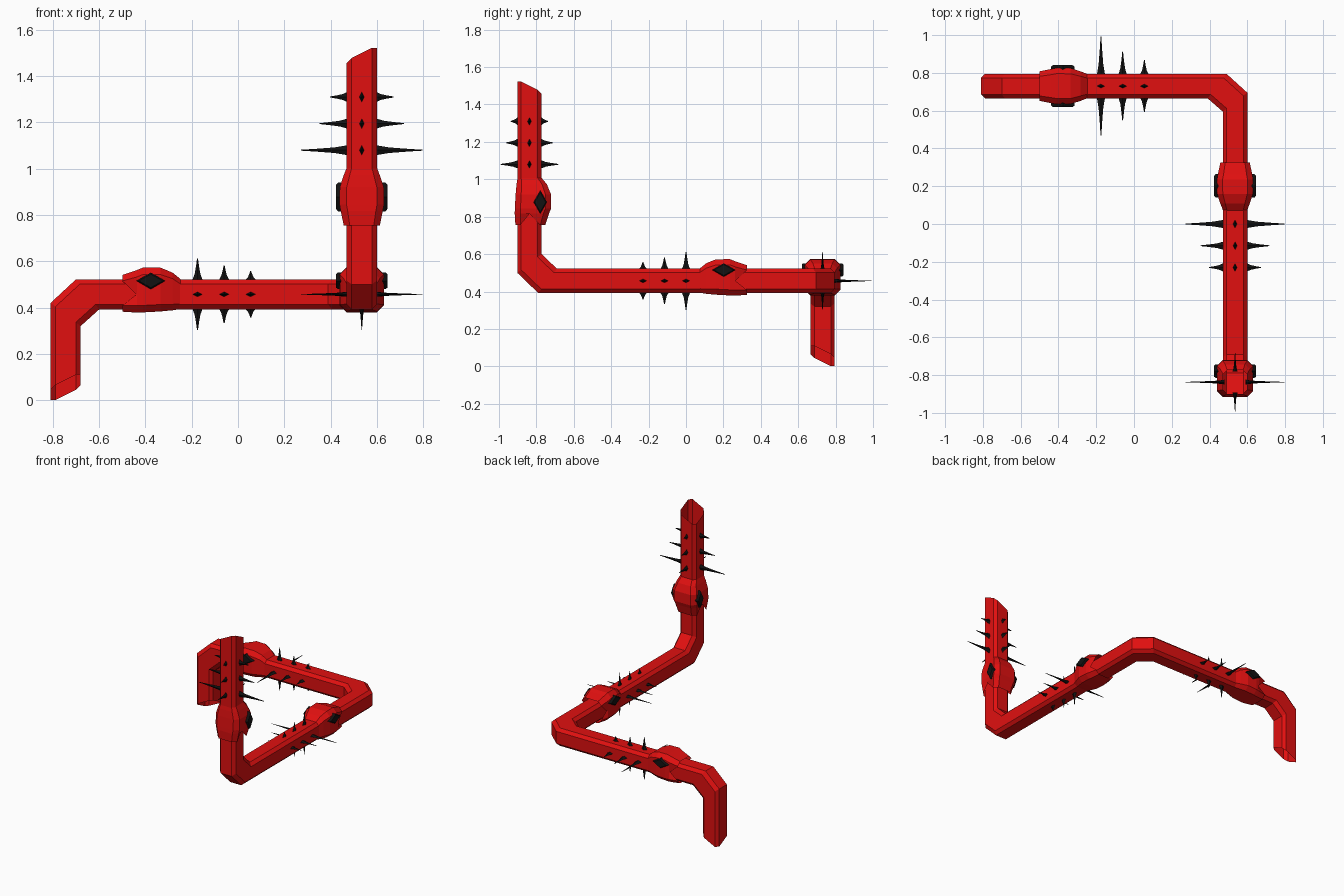
import bpy, bmesh
from mathutils import Vector as V

if "Cube" in bpy.data.objects:
    bpy.data.objects.remove(bpy.data.objects["Cube"])


def material(name, rgb):
    m = bpy.data.materials.new(name)
    m.diffuse_color = (*rgb, 1)
    m.use_nodes = True
    m.node_tree.nodes["Principled BSDF"].inputs["Base Color"].default_value = m.diffuse_color
    return m


RED = material("red", (0.75, 0.005, 0.005))
BLACK = material("black", (0.006, 0.006, 0.006))


def loft(bm, rings, cap=False):
    """Bridge equal-sized rings of points with quads."""
    vs = [[bm.verts.new(p) for p in r] for r in rings]
    n = len(vs[0])
    for a, b in zip(vs, vs[1:]):
        for i in range(n):
            j = (i + 1) % n
            bm.faces.new((a[i], a[j], b[j], b[i]))
    if cap:
        bm.faces.new(vs[0][::-1])
        bm.faces.new(vs[-1])


def finish(bm, name, mat):
    bmesh.ops.recalc_face_normals(bm, faces=bm.faces)
    me = bpy.data.meshes.new(name)
    bm.to_mesh(me)
    bm.free()
    me.materials.append(mat)
    ob = bpy.data.objects.new(name, me)
    bpy.context.collection.objects.link(ob)


# Bent stem: chamfered square section, mitred corners, open slanted ends
H, K = 0.065, 0.044
SECTION = [(-K, -H), (K, -H), (H, -K), (H, K), (K, H), (-K, H), (-H, K), (-H, -K)]
PATH = [  # centre, section axis 1, section axis 2
    ((-.745, .73, .055), (1, 0, .5), (0, 1, -.5)),
    ((-.745, .73, .37), (1, 0, -.77), (0, 1, 0)),
    ((-.65, .73, .457), (.77, 0, -1), (0, 1, 0)),
    ((.44, .73, .457), (0, 0, -1), (.77, 1, 0)),
    ((.535, .645, .457), (0, 0, -1), (1, .77, 0)),
    ((.535, -.74, .457), (0, -.77, -1), (1, 0, 0)),
    ((.535, -.837, .55), (0, -1, -.77), (1, 0, 0)),
    ((.535, -.837, 1.468), (0, -1, .5), (1, 0, .5)),
]
bm = bmesh.new()
loft(bm, [[V(c) + a * V(e1) + b * V(e2) for a, b in SECTION] for c, e1, e2 in PATH])
finish(bm, "stem", RED)

# Hood rings: distance along, half width, top, bottom, chamfer
HOOD = [(.07, .063, .063, .063, .021), (.108, .078, .094, .069, .026),
        (.16, .095, .115, .074, .03), (.235, .096, .116, .078, .03),
        (.262, .091, .105, .079, .03), (.325, .078, .084, .075, .026)]
# Thorns: offset along, side length, upright length
THORNS = [(0, .262, .155), (-.115, .182, .125), (-.23, .137, .1)]
FRAMES = {"back": ((-.175, .73, .457), (-1, 0, 0), (0, 0, 1)),
          "middle": ((.535, 0, .457), (0, 1, 0), (0, 0, 1)),
          "upright": ((.535, -.837, 1.08), (0, 0, -1), (0, 1, 0))}

for name, (o, t, u) in FRAMES.items():
    o, t, u = V(o), V(t), V(u)
    w = t.cross(u)

    # Hood shell with a notched mouth on both sides
    bm = bmesh.new()
    rings = []
    for k, (d, hw, top, bot, c) in enumerate(HOOD):
        mid = .265 if k == len(HOOD) - 1 else d
        half = [(d, hw - c, -bot), (d, hw, c - bot), (mid, hw, 0),
                (d, hw, top - c), (d, hw - c, top)]
        pts = half + [(x, -y, z) for x, y, z in reversed(half)]
        rings.append([o + t * x + w * y + u * z for x, y, z in pts])
    loft(bm, rings)
    finish(bm, name + "_hood", RED)

    # Diamond eyes
    bm = bmesh.new()
    for s in (-1, 1):
        loft(bm, [[o + t * (.202 + a * x) + u * (.058 + b * y) + w * s * d
                   for x, y in ((1, 0), (0, 1), (-1, 0), (0, -1))]
                  for d, a, b in ((.07, .062, .036), (.103, .062, .036), (.111, .052, .029))], True)
    finish(bm, name + "_eyes", BLACK)

    # Concave diamond-section thorns on all four sides
    bm = bmesh.new()
    for off, side, tall in THORNS:
        for axis, cross, length in ((w, u, side), (-w, u, side), (u, w, tall), (-u, w, tall)):
            e = length - .065
            prof = ((.055, .028), (.065, .021), (.065 + e * .25, .0125),
                    (.065 + e * .6, .007), (length, .002))
            loft(bm, [[o + t * (off + r * x) + cross * (r * .5 * y) + axis * d
                       for x, y in ((1, 0), (0, 1), (-1, 0), (0, -1))]
                      for d, r in prof], True)
    finish(bm, name + "_thorns", BLACK)
